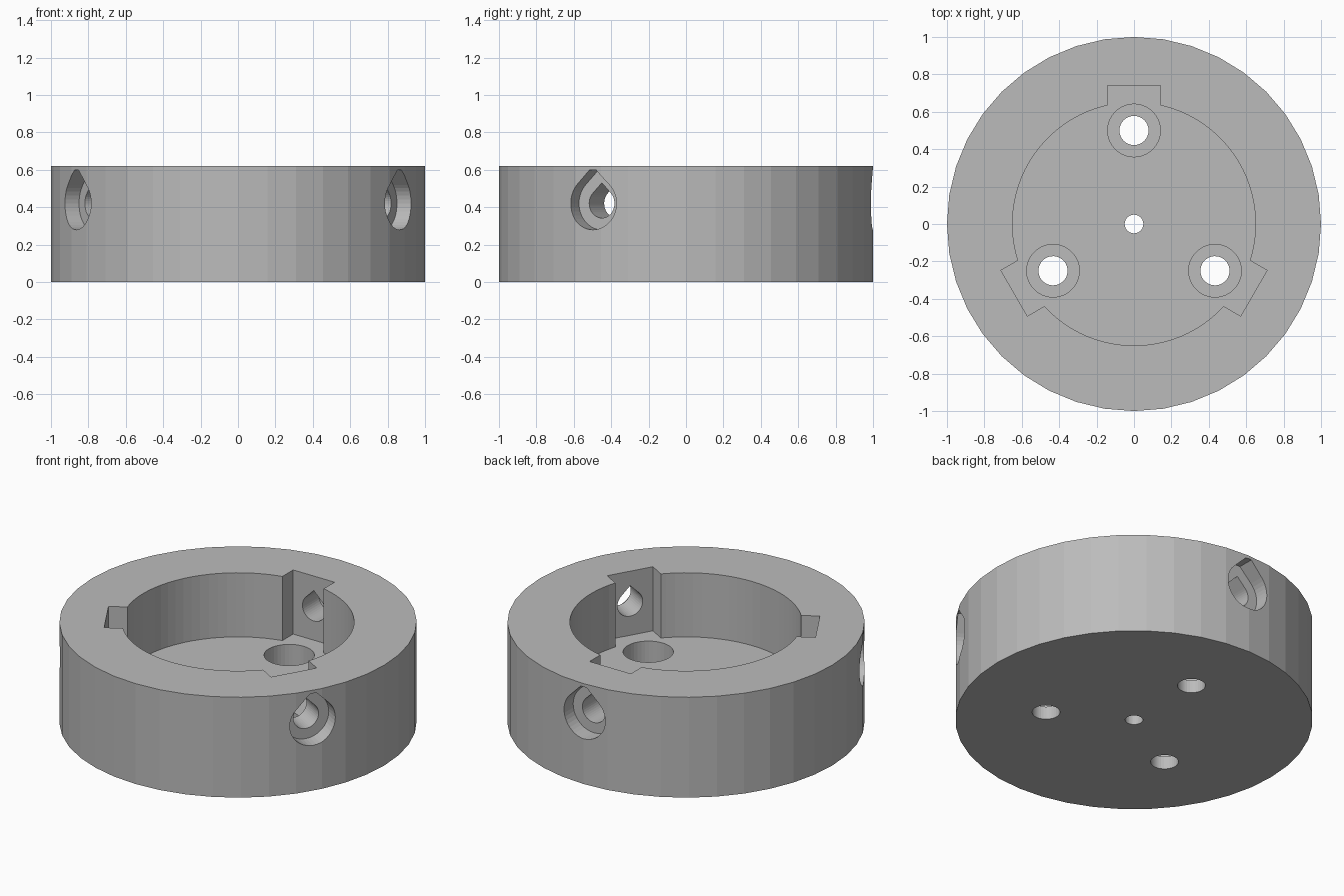
import bpy
import bmesh
import math
from mathutils import Matrix

cube = bpy.data.objects.get("Cube")
if cube:
    bpy.data.objects.remove(cube)

grey = bpy.data.materials.new("plain_grey")
grey.use_nodes = True
colour = (0.5, 0.5, 0.5, 1)
grey.diffuse_color = colour
grey.node_tree.nodes["Principled BSDF"].inputs["Base Color"].default_value = colour

HEIGHT, FLOOR, LEDGE = 0.62, 0.224, 0.08
SCREW_R, HEAD_R, SIDE_Z = 0.078, 0.141, 0.42


def prism(name, outline, start, end, matrix=Matrix()):
    """Extrude a flat outline along its local z from start to end."""
    bm = bmesh.new()
    face = bm.faces.new([bm.verts.new((x, y, start)) for x, y in outline])
    new = bmesh.ops.extrude_face_region(bm, geom=[face])["geom"]
    moved = [v for v in new if isinstance(v, bmesh.types.BMVert)]
    bmesh.ops.translate(bm, verts=moved, vec=(0, 0, end - start))
    bmesh.ops.recalc_face_normals(bm, faces=bm.faces)
    bm.transform(matrix)
    mesh = bpy.data.meshes.new(name)
    bm.to_mesh(mesh)
    bm.free()
    mesh.materials.append(grey)
    obj = bpy.data.objects.new(name, mesh)
    bpy.context.collection.objects.link(obj)
    return obj


def circle(radius, sides, cx=0, cy=0):
    steps = [math.tau * i / sides for i in range(sides)]
    return [(cx + radius * math.cos(a), cy + radius * math.sin(a)) for a in steps]


def teardrop(radius, top):
    """Round below, 45 degree roof above, cut flat at the given height."""
    arc = [math.radians(135 + 270 * i / 30) for i in range(31)]
    points = [(radius * math.cos(a), radius * math.sin(a)) for a in arc]
    peak = radius * math.sqrt(2)
    if top < peak:
        return points + [(peak - top, top), (top - peak, top)]
    return points + [(0, peak)]


# Round body and the cutters for the bore and centre hole
body = prism("ring_body", circle(1, 40), 0, HEIGHT)
cutters = [
    prism("bore_cutter", circle(0.65, 80), FLOOR, 1),
    prism("centre_hole_cutter", circle(0.05, 32), -0.1, 0.5),
]

# Three stations: key slot, floor screw hole and side screw hole
slot = [(0.4, -HEAD_R), (0.74, -HEAD_R), (0.74, HEAD_R), (0.4, HEAD_R)]
for angle in (90, 210, 330):
    turn = Matrix.Rotation(math.radians(angle), 4, "Z")
    # local z points outward, local y points up
    side = turn @ Matrix.Translation((0, 0, SIDE_Z)) @ Matrix(
        ((0, 0, 1, 0), (1, 0, 0, 0), (0, 1, 0, 0), (0, 0, 0, 1)))
    cutters += [
        prism("slot_cutter", slot, FLOOR, 1, turn),
        prism("floor_hole_cutter", circle(SCREW_R, 32, 0.5), -0.1, 0.4, turn),
        prism("floor_recess_cutter", circle(HEAD_R, 40, 0.5), LEDGE, 0.4, turn),
        prism("side_hole_cutter", teardrop(SCREW_R, 1), 0.6, 1.1, side),
        prism("side_recess_cutter", teardrop(HEAD_R, 0.18), 0.9, 1.1, side),
    ]

# Carve the body, then drop the cutters
for cutter in cutters:
    cutter.hide_render = True
    cut = body.modifiers.new(cutter.name, "BOOLEAN")
    cut.operation = "DIFFERENCE"
    cut.solver = "EXACT"
    cut.object = cutter
bpy.context.view_layer.update()
carved = bpy.data.meshes.new_from_object(
    body.evaluated_get(bpy.context.evaluated_depsgraph_get()))
body.modifiers.clear()
body.data = carved
for cutter in cutters:
    bpy.data.objects.remove(cutter)
